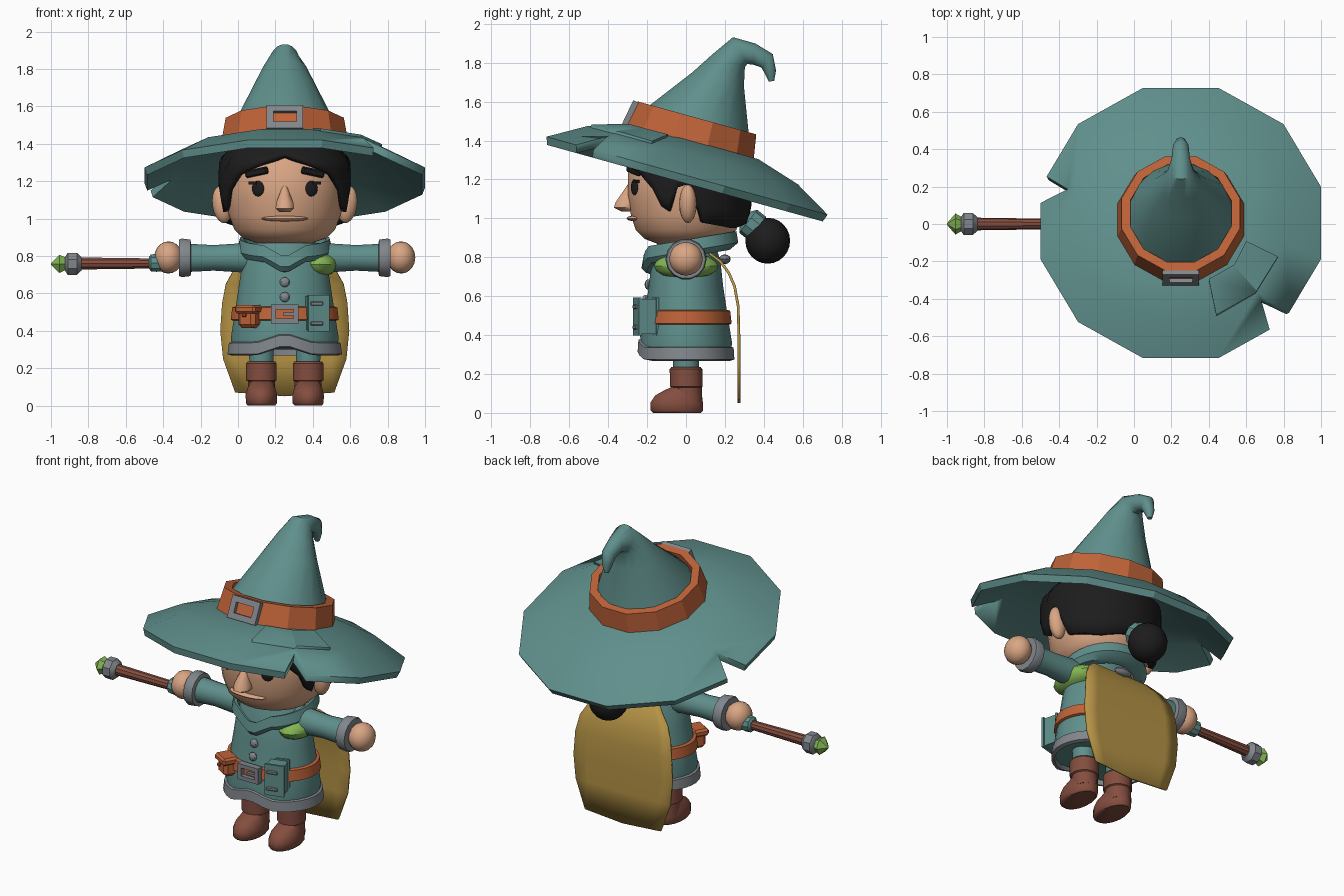
import bpy, bmesh
from math import sin, cos, pi, radians
from mathutils import Matrix, Vector

if "Cube" in bpy.data.objects:
    bpy.data.objects.remove(bpy.data.objects["Cube"])

CX = 0.25  # body centre line


def colour(name, *rgb):
    m = bpy.data.materials.new(name)
    m.use_nodes = True
    m.diffuse_color = (*rgb, 1)
    m.node_tree.nodes["Principled BSDF"].inputs["Base Color"].default_value = (*rgb, 1)
    return m


TEAL = colour("teal cloth", .115, .275, .26)
ORANGE = colour("orange leather", .52, .125, .04)
GREY = colour("grey metal", .22, .24, .26)
SKIN = colour("skin", .7, .38, .23)
BLACK = colour("black hair", .012, .012, .013)
BROWN = colour("brown leather", .23, .075, .05)
YELLOW = colour("yellow cape", .46, .29, .06)
GREEN = colour("green", .23, .47, .09)


def finish(name, bm, mat, angle=35):
    bmesh.ops.recalc_face_normals(bm, faces=bm.faces)
    me = bpy.data.meshes.new(name)
    bm.to_mesh(me)
    bm.free()
    me.materials.append(mat)
    me.shade_smooth()
    me.set_sharp_from_angle(angle=radians(angle))
    ob = bpy.data.objects.new(name, me)
    bpy.context.collection.objects.link(ob)
    return ob


def ring(c, rx, ry, n=16, rot=Matrix(), phase=0.5):
    """Ellipse of n points round c, turned by rot."""
    a = [2 * pi * (i + phase) / n for i in range(n)]
    return [Vector(c) + rot.to_3x3() @ Vector((rx * cos(t), ry * sin(t), 0)) for t in a]


def loft(name, rings, mat, caps=True, wrap=True, loop=False, angle=35, thick=0):
    """Skin a row of point rings."""
    bm = bmesh.new()
    vs = [[bm.verts.new(p) for p in r] for r in rings]
    n = len(vs[0])
    for a, b in zip(vs, vs[1:] + ([vs[0]] if loop else [])):
        for i in range(n if wrap else n - 1):
            j = (i + 1) % n
            bm.faces.new((a[i], a[j], b[j], b[i]))
    if caps:
        bm.faces.new(vs[0])
        bm.faces.new(vs[-1])
    ob = finish(name, bm, mat, angle)
    if thick:
        s = ob.modifiers.new("thickness", 'SOLIDIFY')
        s.thickness, s.offset = thick, 0
    return ob


def lathe(name, rows, mat, n=24, M=Matrix(), warp=lambda p: p, x=CX, **kw):
    """Rows of (z, rx, ry, y) stacked upward."""
    return loft(name, [[M @ warp(p) for p in ring((x, y, z), rx, ry, n)]
                       for z, rx, ry, y in rows], mat, **kw)


def along_x(name, rows, mat, y=0, z=0, n=12, **kw):
    """Rows of (x, radius) along the x axis."""
    R = Matrix.Rotation(pi / 2, 4, 'Y')
    return loft(name, [ring((x, y, z), r, r, n, R) for x, r in rows], mat, **kw)


def box(name, c, size, mat, M=Matrix(), turn=0, bevel=0.0):
    bm = bmesh.new()
    bmesh.ops.create_cube(bm, size=1)
    bmesh.ops.scale(bm, vec=size, verts=bm.verts)
    if bevel:
        bmesh.ops.bevel(bm, geom=bm.edges[:], offset=bevel, segments=1, affect='EDGES')
    bm.transform(M @ Matrix.Translation(c) @ Matrix.Rotation(radians(turn), 4, 'Z'))
    return finish(name, bm, mat, 20)


def ball(name, c, r, mat, turn=0, tilt=0, u=16, v=10):
    bm = bmesh.new()
    bmesh.ops.create_uvsphere(bm, u_segments=u, v_segments=v, radius=1)
    bmesh.ops.scale(bm, vec=r, verts=bm.verts)
    bm.transform(Matrix.Translation(c) @ Matrix.Rotation(radians(turn), 4, 'Z')
                 @ Matrix.Rotation(radians(tilt), 4, 'Y'))
    return finish(name, bm, mat)


def buckle(name, c, w, h, wall, M=Matrix()):
    """Square frame facing the front."""
    R, k = Matrix.Rotation(pi / 2, 4, 'X'), 2 ** .5
    rings = [[M @ p for p in ring((c[0], c[1] + d, c[2]), (w / 2 - i) * k, (h / 2 - i) * k, 4, R)]
             for d, i in ((.02, 0), (-.02, 0), (-.02, wall), (.02, wall))]
    return loft(name, rings, GREY, caps=False, loop=True)


def boolean(ob, points, M, op):
    """Cut ob with an upright prism, then drop the prism."""
    cut = loft("cutter", [[M @ Vector((x, y, z)) for x, y in points] for z in (-.3, .6)], TEAL)
    cut.hide_render = True
    m = ob.modifiers.new("cut", 'BOOLEAN')
    m.object, m.operation, m.solver = cut, op, 'EXACT'
    bpy.context.view_layer.objects.active = ob
    bpy.ops.object.modifier_apply(modifier="cut")
    bpy.data.objects.remove(cut)


# Hat: tilted back, twelve-sided
H = Matrix.Translation((CX, 0, 1.2)) @ Matrix.Rotation(radians(-15.5), 4, 'X')
K = 1 / cos(pi / 12)


def hat_part(name, rows, mat, lift=0, y=0, **kw):
    return lathe(name, [(h + lift, r * K, r * K, y) for r, h in rows], mat, 12, H, x=0, angle=28, **kw)


BRIM = [(.3, .15), (.55, .085), (.735, -.02), (.75, .02), (.56, .13), (.33, .2)]
brim = hat_part("hat_brim", BRIM, TEAL)
boolean(brim, [(.43, -.45), (.805, -.575), (.55, -.825)], H, 'DIFFERENCE')
boolean(brim, [(-.605, .165), (-.805, .33), (-.875, .065)], H, 'DIFFERENCE')
patch = hat_part("hat_patch", BRIM, TEAL, lift=.014)
boolean(patch, [(.35, -.15), (.52, -.22), (.4, -.42), (.19, -.545), (.15, -.36), (.286, -.28)], H, 'INTERSECT')
hat_part("hat_band", [(.34, .18), (.316, .32), (.27, .32), (.27, .18)], ORANGE, y=-.03, caps=False, loop=True)
cone = [(.034, 1.398, .31, .31, 15), (.066, 1.51, .268, .27, 15), (.165, 1.715, .165, .14, 15),
        (.218, 1.81, .115, .092, 20), (.278, 1.862, .072, .08, 62), (.35, 1.845, .05, .055, 98),
        (.417, 1.81, .042, .046, 130), (.435, 1.75, .03, .03, 160), (.44, 1.705, .014, .014, 170)]
loft("hat_cone", [ring((CX, y, z), rx, ry, 16, Matrix.Rotation(radians(-t), 4, 'X'))
                  for y, z, rx, ry, t in cone], TEAL, angle=50)
BM = H @ Matrix.Translation((0, -.362, .25)) @ Matrix.Rotation(radians(-10), 4, 'X')
buckle("hat_buckle", (0, 0, 0), .195, .135, .036, BM)

# Head and face
lathe("head", [(.87, .15, .15, 0), (.895, .225, .215, 0), (.94, .27, .26, 0), (1.02, .3, .285, 0),
               (1.12, .312, .3, 0), (1.3, .312, .3, 0), (1.4, .2, .2, 0)], SKIN, 32, angle=60)
for s, side in ((1, "left"), (-1, "right")):
    ball(side + "_ear", (CX + s * .335, .01, 1.075), (.052, .045, .1), SKIN, tilt=s * 8)
    ball(side + "_eye", (CX + s * .143, -.264, 1.16), (.036, .012, .042), BLACK, turn=s * 27)
    box(side + "_eyelash", (CX + s * .17, -.256, 1.19), (.045, .014, .016), BLACK, turn=s * 30)
    brow = Matrix.Translation((CX + s * .15, -.268, 1.248)) @ Matrix.Rotation(radians(s * 12), 4, 'Y')
    box(side + "_eyebrow", (0, 0, 0), (.135, .025, .04), BLACK, brow, s * 27, .008)
loft("nose", [ring((CX, y, z), rx, ry, 8) for y, z, rx, ry in
              ((-.3, 1.035, .03, .035), (-.31, 1.055, .053, .066), (-.305, 1.085, .05, .06),
               (-.295, 1.14, .026, .03), (-.29, 1.175, .012, .01))], SKIN, angle=50)
ball("lips", (CX, -.255, 1.0), (.125, .05, .016), SKIN)

# Hair: a shell whose lower edge follows the hairline
LINE = [(0, 1.335), (20, 1.29), (45, 1.235), (62, 1.14), (70, 1.03), (78, 1.04), (84, 1.2),
        (95, 1.15), (105, .98), (140, .95), (181, .99)]


def hairline(a):
    for (a0, z0), (a1, z1) in zip(LINE, LINE[1:]):
        if a <= a1:
            return z0 + (z1 - z0) * (a - a0) / (a1 - a0)


def hair_point(a, t):
    z = hairline(abs(a))
    z += (1.42 - z) * t
    r = .338 - max(0, 1.1 - z) * .2 - max(0, z - 1.31) * 1.1
    return Vector((CX + r * sin(radians(a)), -r * .97 * cos(radians(a)), z))


angles = [i * 7.5 - 180 for i in range(48)]
loft("hair", [[hair_point(a, t / 6) for a in angles] for t in range(7)], BLACK, caps=False, angle=60, thick=.03)
ball("hair_bun", (CX, .42, .885), (.115, .115, .118), BLACK, v=12)
loft("hair_tie", [ring((CX, .345 + d, .965 - d * .8), r, r, 10, Matrix.Rotation(radians(-128), 4, 'X'))
                  for d, r in ((-.04, .05), (-.025, .075), (.02, .075), (.035, .05))], TEAL)


# Robe, hem and collar
def front_peak(p):
    if p.z < .4 and p.y < 0:
        p.z += .05 * max(0, 1 - abs(p.x - CX) / .15)
    return p


def collar_shape(p):
    p.z += .17 * p.y
    if p.y < 0:
        p.z -= .06 * max(0, 1 - abs(p.x - CX) / .11)
    return p


lathe("robe", [(.3, .28, .23, 0), (.36, .29, .238, 0), (.5, .268, .215, 0), (.65, .245, .192, 0),
               (.78, .225, .178, 0), (.87, .18, .15, 0)], TEAL, 32, warp=front_peak)
lathe("robe_hem", [(.268, .285, .23, 0), (.275, .308, .25, 0), (.335, .3, .246, 0), (.342, .28, .23, 0)],
      GREY, 32, warp=front_peak, caps=False, loop=True)
lathe("collar", [(.8, .19, .18, .01), (.885, .22, .22, .015), (.89, .24, .24, .02), (.83, .255, .25, .02),
                 (.8, .235, .215, .01)], TEAL, 32, warp=collar_shape, caps=False, loop=True)
for z, y in ((.74, -.185), (.66, -.195), (.58, -.208)):
    ball("button", (CX, y, z), (.027, .018, .027), GREY, u=8, v=6)

# Belt and the things on it
lathe("belt", [(.455, .28, .228, 0), (.46, .29, .236, 0), (.525, .282, .228, 0), (.53, .265, .21, 0)], ORANGE, 32)
buckle("belt_buckle", (CX, -.24, .49), .145, .1, .025)
box("buckle_pin", (CX + .02, -.25, .49), (.06, .02, .014), GREY)
box("pouch", (.06, -.19, .465), (.105, .085, .1), ORANGE, turn=-30, bevel=.02)
box("pouch_flap", (.058, -.195, .515), (.125, .1, .045), ORANGE, turn=-30, bevel=.012)
box("pouch_button", (.033, -.24, .485), (.022, .02, .022), ORANGE, turn=-30, bevel=.005)
box("book", (.42, -.205, .495), (.105, .075, .18), TEAL, turn=15)
for y, label in ((-.25, "front"), (-.16, "back")):
    box("book_cover_" + label, (.42 - (y + .205) * .26, y, .495), (.118, .014, .195), TEAL, turn=15)
for z in (.44, .545):
    box("book_clasp", (.42, -.256, z), (.07, .022, .022), GREY, turn=15, bevel=.005)

# Arms, legs and boots
for s, side in ((1, "left"), (-1, "right")):
    def arm(name, rows, mat, **kw):
        return along_x(side + name, [(CX + s * d, r) for d, r in rows], mat, z=.79, n=14, **kw)
    arm("_sleeve", [(.08, .085), (.2, .082), (.38, .07), (.53, .078)], TEAL)
    arm("_cuff", [(.5, .08), (.505, .1), (.55, .106), (.565, .1), (.565, .07)], GREY)
    ball(side + "_hand", (CX + s * .622, 0, .792), (.076, .086, .086), SKIN)
    lx = CX + s * .125
    lathe(side + "_trouser", [(.2, .065, .065, 0), (.36, .07, .07, 0)], TEAL, 14, x=lx)
    lathe(side + "_boot_shaft", [(.05, .075, .075, .01), (.13, .074, .076, .005), (.135, .084, .084, .002),
                                 (.225, .084, .084, 0), (.235, .076, .076, 0)], BROWN, 14, x=lx)
    lathe(side + "_boot_foot", [(0, .074, .125, -.045), (.012, .084, .137, -.047), (.055, .086, .137, -.047),
                                (.09, .077, .12, -.04), (.115, .066, .095, -.02), (.14, .06, .065, .005)],
          BROWN, 16, x=lx, angle=50)

# Green bundle under the left arm
ball("green_bundle", (.435, 0, .755), (.1, .165, .068), GREEN, u=12, v=8)

# Cape hanging from the shoulders
CAPE = [(.82, .12, .14), (.78, .175, .2), (.72, .22, .275), (.65, .25, .315), (.55, .268, .335),
        (.4, .272, .345), (.25, .272, .33), (.07, .272, .265)]
loft("cape", [[Vector((CX + w * u / 4, y, z - (.02 * (1 - abs(u) / 4) if z < .1 else 0)))
               for u in range(-4, 5)] for z, y, w in CAPE], YELLOW, caps=False, wrap=False, thick=.014)
ball("cape_clasp", (CX, .2, .79), (.06, .03, .025), GREY, u=10, v=6)

# Staff held in the right hand
along_x("staff_shaft", [(-.86, .034), (-.36, .027)], BROWN, z=.76, n=10)
along_x("staff_grip", [(-.475, .034), (-.465, .048), (-.435, .05), (-.38, .045)], TEAL, z=.763, n=10)
along_x("staff_cap", [(-.925, .04), (-.91, .064), (-.862, .064), (-.838, .04)], GREY, z=.758, n=8)
along_x("staff_gem", [(-1, .004), (-.955, .056), (-.905, .03)], GREEN, z=.758, n=6, angle=10)
